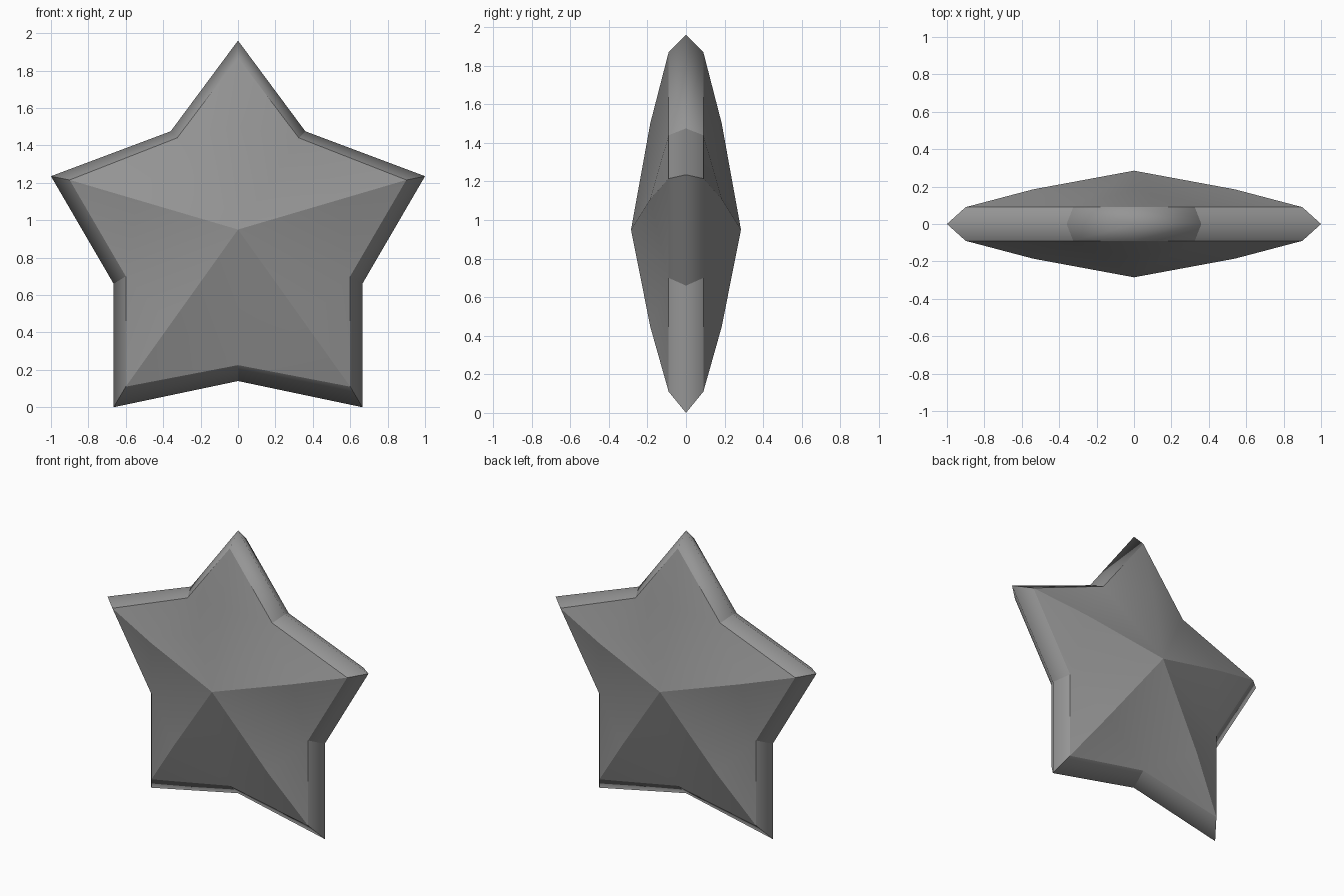
import bpy
import bmesh
from mathutils import Vector

cube = bpy.data.objects.get("Cube")
if cube:
    bpy.data.objects.remove(cube)

CENTRE_Z, RIM_Y, RIDGE_Y, APEX_Y = 0.95, 0.09, 0.185, 0.285


def full_outline(half):
    """Mirror a right-hand half outline into a closed loop."""
    return half + [(-x, z) for x, z in half[-2:0:-1]]


# Outline alternates point, notch, point ... from the top
outer = full_outline([(0, 1.96), (0.36, 1.475), (1, 1.235),
                      (0.665, 0.66), (0.665, 0), (0, 0.14)])
inner = full_outline([(0, 1.87), (0.325, 1.44), (0.9, 1.215),
                      (0.6, 0.70), (0.6, 0.11), (0, 0.225)])
count = len(outer)

bm = bmesh.new()
edge_ring = [bm.verts.new((x, 0, z)) for x, z in outer]
sharp_pairs = []

for side in (-1, 1):
    apex = bm.verts.new((0, side * APEX_Y, CENTRE_Z))
    rim = [bm.verts.new((x, side * RIM_Y, z)) for x, z in inner]
    # Slight bulge part way along each arm ridge
    ridge = {}
    for i in range(0, count, 2):
        x, z = inner[i]
        ridge[i] = bm.verts.new((x * 0.6, side * RIDGE_Y,
                                 CENTRE_Z + (z - CENTRE_Z) * 0.6))
        if i:
            sharp_pairs += [(apex, ridge[i]), (ridge[i], rim[i]),
                            (rim[i], edge_ring[i])]
    for i in range(count):
        j = (i + 1) % count
        tip, notch = (i, j) if i % 2 == 0 else (j, i)
        # Domed face and bevelled rim
        bm.faces.new((apex, ridge[tip], rim[notch]))
        bm.faces.new((ridge[tip], rim[tip], rim[notch]))
        bm.faces.new((rim[i], rim[j], edge_ring[j], edge_ring[i]))
        sharp_pairs.append((rim[i], rim[j]))
        if notch == i:
            sharp_pairs.append((rim[i], edge_ring[i]))

bmesh.ops.recalc_face_normals(bm, faces=bm.faces)
for face in bm.faces:
    face.smooth = True
for a, b in sharp_pairs:
    bm.edges.get((a, b)).smooth = False

mesh = bpy.data.meshes.new("star")
bm.to_mesh(mesh)
bm.free()
star = bpy.data.objects.new("star", mesh)
bpy.context.collection.objects.link(star)

# Plain grey surface
grey = bpy.data.materials.new("mid grey")
grey.use_nodes = True
colour = (0.3, 0.3, 0.3, 1)
grey.diffuse_color = colour
grey.node_tree.nodes["Principled BSDF"].inputs["Base Color"].default_value = colour
mesh.materials.append(grey)
